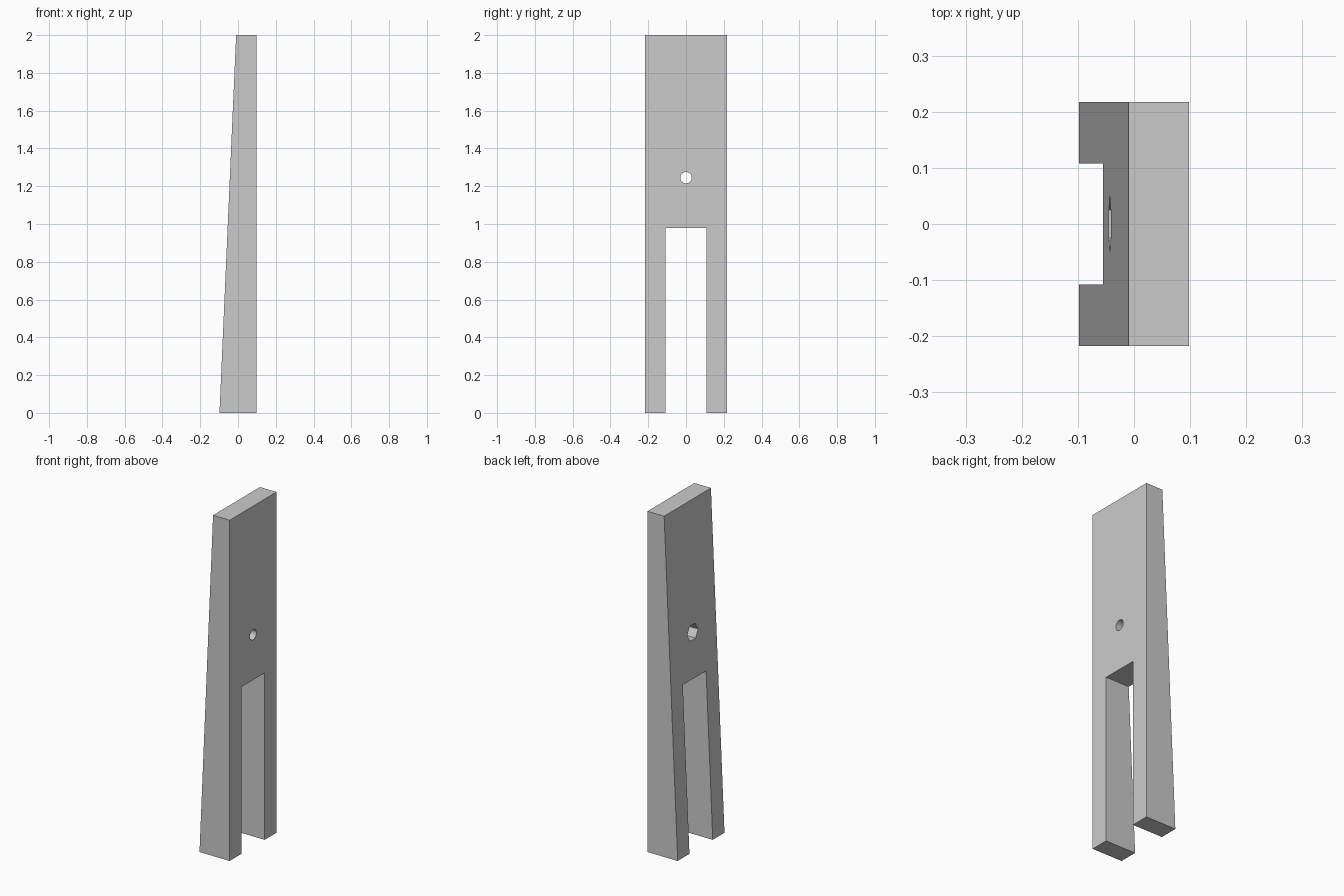
import bpy, bmesh, math

cube = bpy.data.objects.get("Cube")
if cube:
    bpy.data.objects.remove(cube, do_unlink=True)

HALF_X, HALF_Y, HEIGHT = 0.098, 0.217, 2.0
SLOT_Y, SLOT_Z = 0.108, 0.98
HOLE_Z = 1.245
SLOPE = 0.044          # lean of the tapered face


def taper_x(z):
    return -HALF_X + SLOPE * z


grey = bpy.data.materials.new("light grey")
grey.use_nodes = True
colour = (0.6, 0.6, 0.6, 1)
grey.diffuse_color = colour
grey.node_tree.nodes["Principled BSDF"].inputs["Base Color"].default_value = colour


def make_object(name, bm):
    bmesh.ops.recalc_face_normals(bm, faces=bm.faces)
    mesh = bpy.data.meshes.new(name)
    bm.to_mesh(mesh)
    bm.free()
    mesh.materials.append(grey)
    obj = bpy.data.objects.new(name, mesh)
    bpy.context.collection.objects.link(obj)
    return obj


# Forked wedge: fork outline extruded across x, one side leaning
half = [(SLOT_Y, SLOT_Z), (SLOT_Y, 0), (HALF_Y, 0), (HALF_Y, HEIGHT)]
outline = half + [(-y, z) for y, z in reversed(half)]
bm = bmesh.new()
flat = [bm.verts.new((HALF_X, y, z)) for y, z in outline]
lean = [bm.verts.new((taper_x(z), y, z)) for y, z in outline]
bm.faces.new(flat)
bm.faces.new(lean)
for i in range(len(outline)):
    j = (i + 1) % len(outline)
    bm.faces.new((flat[i], flat[j], lean[j], lean[i]))
wedge = make_object("forked_wedge", bm)


def cut_hole(name, sides, radius, x0, x1):
    """Cut a prism running along x out of the wedge."""
    bm = bmesh.new()
    rings = []
    for x in (x0, x1):
        rings.append([bm.verts.new((x, radius * math.cos(a), HOLE_Z + radius * math.sin(a)))
                      for a in (math.tau * k / sides for k in range(sides))])
        bm.faces.new(rings[-1])
    for k in range(sides):
        n = (k + 1) % sides
        bm.faces.new((rings[0][k], rings[0][n], rings[1][n], rings[1][k]))
    cutter = make_object(name, bm)
    cutter.hide_render = True
    mod = wedge.modifiers.new(name, 'BOOLEAN')
    mod.operation = 'DIFFERENCE'
    mod.solver = 'EXACT'
    mod.object = cutter
    bpy.context.view_layer.objects.active = wedge
    bpy.ops.object.modifier_apply(modifier=mod.name)
    bpy.data.objects.remove(cutter, do_unlink=True)


# Round bolt hole right through, hexagonal nut recess on the leaning side
cut_hole("bolt_hole_cutter", 32, 0.03, -0.3, 0.3)
cut_hole("nut_recess_cutter", 6, 0.05, -0.3, taper_x(HOLE_Z) + 0.075)
